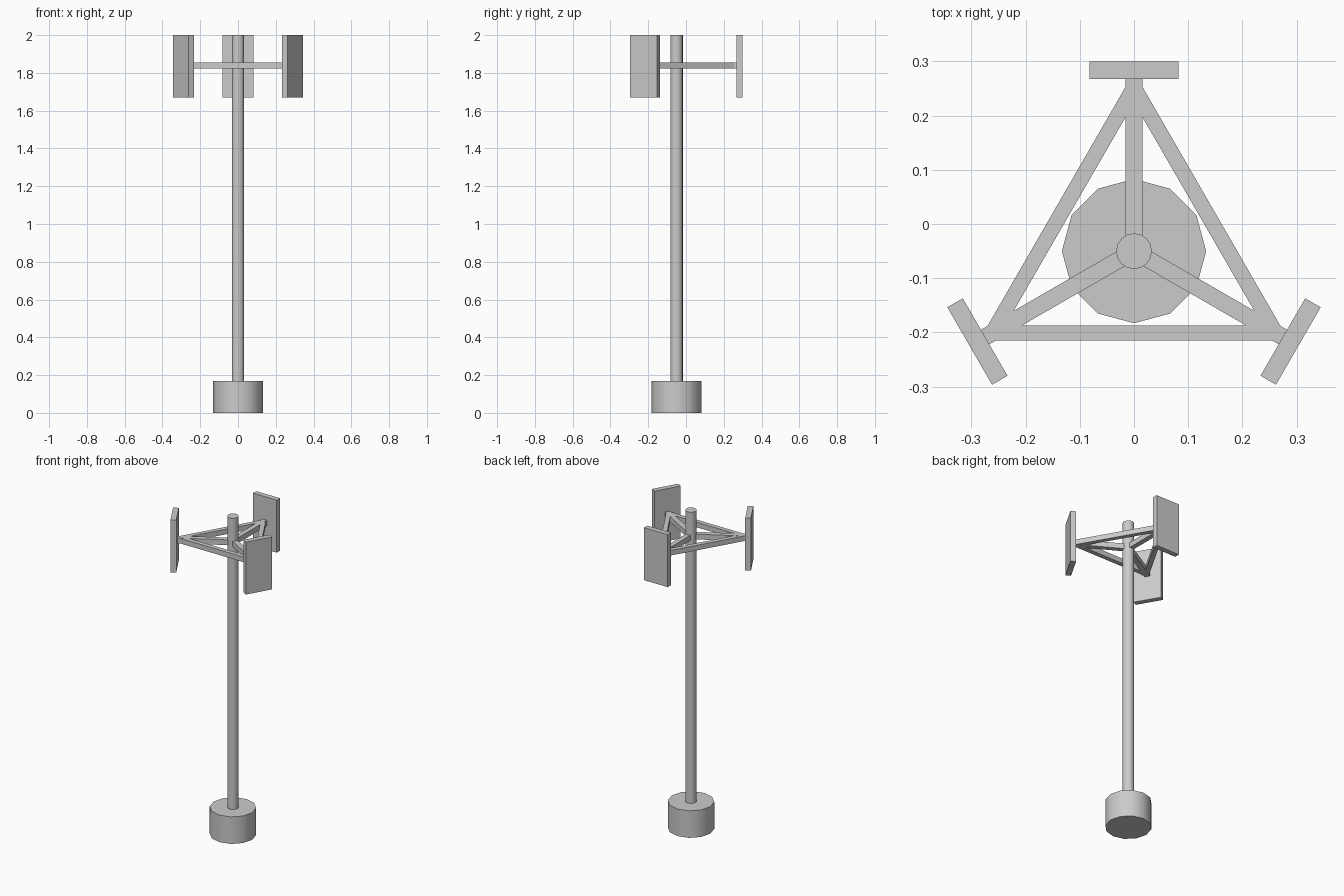
import bpy
from math import radians, sin, cos, pi
from mathutils import Matrix, Vector

cube = bpy.data.objects.get("Cube")
if cube:
    bpy.data.objects.remove(cube, do_unlink=True)

AXIS_Y = -0.05      # the mast stands slightly towards the front
FRAME_Z = 1.839

grey = bpy.data.materials.new("metal_grey")
grey.use_nodes = True
colour = (0.6, 0.6, 0.6, 1)
grey.diffuse_color = colour
grey.node_tree.nodes["Principled BSDF"].inputs["Base Color"].default_value = colour


def cylinder(name, radius, bottom, top, sides):
    bpy.ops.mesh.primitive_cylinder_add(
        vertices=sides, radius=radius, depth=top - bottom,
        location=(0, AXIS_Y, (bottom + top) / 2))
    obj = bpy.context.object
    obj.name = name
    obj.data.materials.append(grey)
    bpy.ops.object.shade_smooth_by_angle(angle=radians(40))


def box(name, size, centre, turn):
    """Box placed relative to the mast, then turned about it."""
    bpy.ops.mesh.primitive_cube_add(size=1)
    obj = bpy.context.object
    obj.name = name
    obj.data.transform(Matrix.Translation(centre) @ Matrix.Diagonal((*size, 1)))
    obj.location = (0, AXIS_Y, 0)
    obj.rotation_euler.z = turn
    obj.data.materials.append(grey)


# Foundation and mast
cylinder("base_drum", 0.133, 0, 0.17, 12)
cylinder("mast", 0.033, 0.16, 2.0, 16)

# Three sectors: spoke, flat panel antenna and the frame bar opposite
for i, side in enumerate(("back", "right", "left")):
    turn = i * 2 * pi / 3
    box(side + "_spoke", (0.031, 0.32, 0.033), Vector((0, 0.16, FRAME_Z)), turn)
    box(side + "_panel", (0.165, 0.033, 0.33), Vector((0, 0.3335, 1.835)), turn)
    box(side + "_opposite_bar", (0.523, 0.028, 0.032), Vector((0, -0.151, FRAME_Z)), turn)
